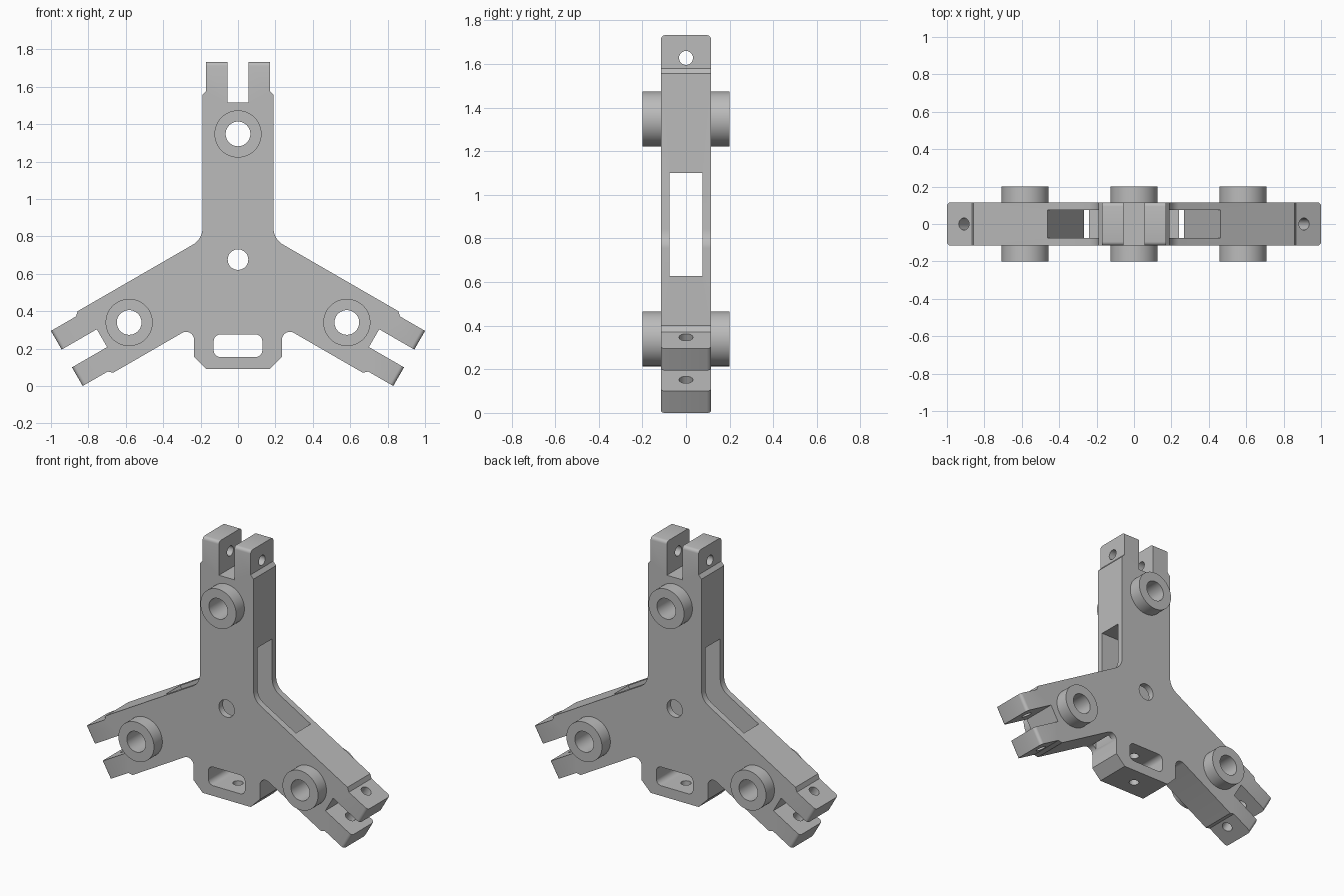
import bpy, bmesh, math
from mathutils import Vector, Matrix

HUB = 0.6755      # height of the hub centre
REACH = 1.0567    # arm length from the hub centre
HALF = 0.115      # half thickness of the plate
ARMS = [math.radians(a) for a in (330, 90, 210)]

cube = bpy.data.objects.get("Cube")
if cube:
    bpy.data.objects.remove(cube, do_unlink=True)

grey = bpy.data.materials.new("plain grey")
grey.use_nodes = True
grey.diffuse_color = (0.5, 0.5, 0.5, 1)
grey.node_tree.nodes["Principled BSDF"].inputs["Base Color"].default_value = (0.5, 0.5, 0.5, 1)


def on_arm(angle, r, w):
    """Point r along an arm and w to the side (counter-clockwise)."""
    c, s = math.cos(angle), math.sin(angle)
    return Vector((r * c - w * s, HUB + r * s + w * c))


def fillet(a, p, b, radius, steps=8):
    """Arc that rounds the corner p between a and b."""
    a, p, b = Vector(a), Vector(p), Vector(b)
    u, v = (a - p).normalized(), (b - p).normalized()
    half = u.angle(v) / 2
    centre = p + (u + v).normalized() * radius / math.sin(half)
    start = p + u * radius / math.tan(half) - centre
    end = p + v * radius / math.tan(half) - centre
    turn = math.atan2(start.x * end.y - start.y * end.x, start.dot(end))
    return [centre + Matrix.Rotation(turn * i / steps, 2) @ start for i in range(steps + 1)]


def new_object(name, bm):
    bmesh.ops.recalc_face_normals(bm, faces=bm.faces)
    mesh = bpy.data.meshes.new(name)
    bm.to_mesh(mesh)
    bm.free()
    mesh.materials.append(grey)
    obj = bpy.data.objects.new(name, mesh)
    bpy.context.collection.objects.link(obj)
    return obj


def prism(points, half):
    bm = bmesh.new()
    face = bm.faces.new([bm.verts.new((p[0], -half, p[1])) for p in points])
    out = bmesh.ops.extrude_face_region(bm, geom=[face])
    verts = [v for v in out["geom"] if isinstance(v, bmesh.types.BMVert)]
    bmesh.ops.translate(bm, verts=verts, vec=(0, 2 * half, 0))
    return bm


def cylinder(radius, depth, centre, axis, segments=48):
    bm = bmesh.new()
    turn = Vector((0, 0, 1)).rotation_difference(Vector(axis)).to_matrix().to_4x4()
    bmesh.ops.create_cone(bm, cap_ends=True, segments=segments, radius1=radius,
                          radius2=radius, depth=depth,
                          matrix=Matrix.Translation(centre) @ turn)
    return bm


def combine(target, bm, operation):
    tool = new_object("helper", bm)
    tool.hide_render = True
    mod = target.modifiers.new("combine", "BOOLEAN")
    mod.operation, mod.solver, mod.object = operation, "EXACT", tool
    bpy.context.view_layer.objects.active = target
    bpy.ops.object.modifier_apply(modifier=mod.name)
    bpy.data.objects.remove(tool, do_unlink=True)


# Outline: right half of the foot block, three forked arms, left half
side = [(0.88, 0.19), (0.903, 0.17), (REACH, 0.17), (REACH, 0.055), (0.84, 0.055)]
fork = [(r, -w) for r, w in side] + [(r, w) for r, w in reversed(side)]
arms = [[on_arm(a, r, w) for r, w in fork] for a in ARMS]

block_x = 0.235
notch_r = (block_x + 0.095) / math.cos(math.radians(30))
notch = on_arm(ARMS[0], notch_r, -0.19)
right_notch = fillet((block_x, 0.155), notch, arms[0][0], 0.042)
crotch_r = 0.19 / math.tan(math.radians(60))

outline = [Vector((0.17, 0.09)), Vector((block_x, 0.155))] + right_notch
for i in range(3):
    outline += arms[i]
    if i < 2:
        corner = on_arm(ARMS[i], crotch_r, 0.19)
        outline += fillet(arms[i][-1], corner, arms[i + 1][0], 0.1)
outline += [Vector((-p.x, p.y)) for p in reversed(right_notch)]
outline += [Vector((-block_x, 0.155)), Vector((-0.17, 0.09))]

# Plate with rounded fork tips
bm = prism(outline, HALF)


def at_tip(v):
    p = Vector((v.co.x, v.co.z - HUB))
    return any(abs(p.dot((math.cos(a), math.sin(a))) - REACH) < 1e-4 for a in ARMS)


tips = [e for e in bm.edges if all(at_tip(v) for v in e.verts)
        and abs(e.verts[0].co.y - e.verts[1].co.y) < 1e-5]
bmesh.ops.bevel(bm, geom=tips, offset=0.02, segments=4, profile=0.5, affect="EDGES")
frame = new_object("three_arm_bracket", bm)

# Hollow through the hub, open on the arm sides, with a floor over the foot block
END = 0.425
half_cavity = [Vector((0.24, 0.34)), Vector((0.24, 0.247)),
               on_arm(ARMS[0], END, -0.25), on_arm(ARMS[0], END, 0.3),
               on_arm(ARMS[1], END, -0.3)]
cavity = half_cavity + [Vector((-p.x, p.y)) for p in reversed(half_cavity)]
combine(frame, prism(cavity, 0.075), "DIFFERENCE")

# Bosses with through holes, and cross pin holes in the forks
for a in ARMS:
    boss = on_arm(a, 0.672, 0)
    spot = (boss.x, 0, boss.y)
    combine(frame, cylinder(0.126, 0.4, spot, (0, 1, 0), 64), "UNION")
    combine(frame, cylinder(0.066, 0.6, spot, (0, 1, 0)), "DIFFERENCE")
    pin = on_arm(a, 0.952, 0)
    across = (-math.sin(a), 0, math.cos(a))
    combine(frame, cylinder(0.032, 0.5, (pin.x, 0, pin.y), across, 32), "DIFFERENCE")

# Centre hole
combine(frame, cylinder(0.055, 0.6, (0, 0, HUB), (0, 1, 0)), "DIFFERENCE")

# Rounded slot through the foot block, and the screw hole beneath it
box = [(-0.13, 0.155), (0.13, 0.155), (0.13, 0.275), (-0.13, 0.275)]
slot = []
for i in range(4):
    slot += fillet(box[i - 1], box[i], box[(i + 1) % 4], 0.035)
combine(frame, prism(slot, 0.3), "DIFFERENCE")
combine(frame, cylinder(0.03, 0.34, (0, 0, 0.21), (0, 0, 1), 32), "DIFFERENCE")

# Smooth curved walls, keep corners crisp
bpy.ops.object.select_all(action="DESELECT")
frame.select_set(True)
bpy.context.view_layer.objects.active = frame
bpy.ops.object.shade_smooth_by_angle(angle=math.radians(25))
